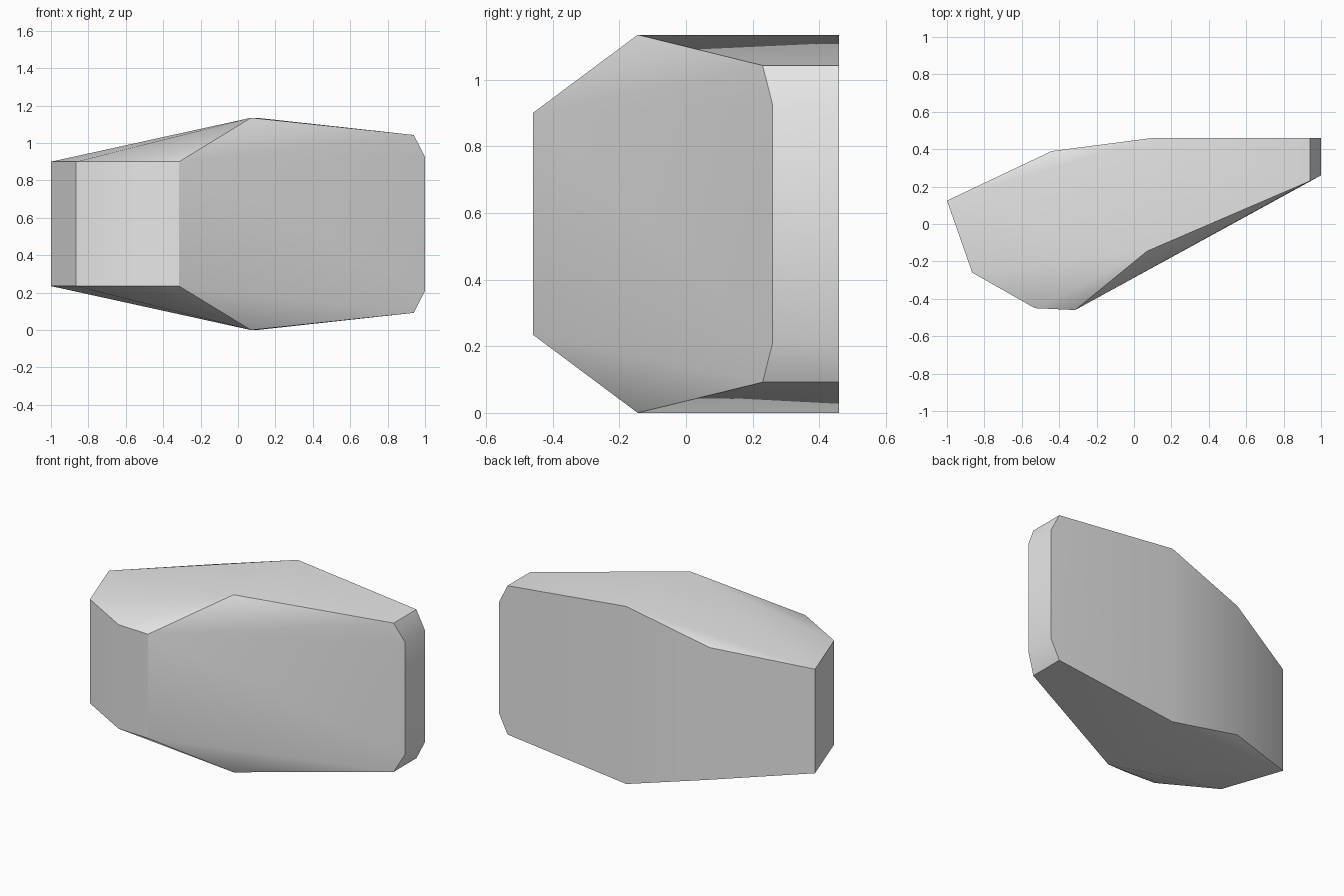
import bpy
import bmesh
import math

if "Cube" in bpy.data.objects:
    bpy.data.objects.remove(bpy.data.objects["Cube"], do_unlink=True)

# Plain grey stone colour
grey = bpy.data.materials.new("light grey stone")
grey.use_nodes = True
grey.diffuse_color = (0.8, 0.8, 0.8, 1)
grey.node_tree.nodes["Principled BSDF"].inputs["Base Color"].default_value = (0.8, 0.8, 0.8, 1)

# Corners of the upper half; the lower half mirrors them about mid height
HEIGHT = 1.135
upper_corners = [
    (-1.00, 0.125, 0.90),    # narrow end
    (-0.865, -0.26, 0.90),
    (-0.53, -0.45, 0.90),    # front nose
    (-0.315, -0.46, 0.90),
    (0.07, -0.145, HEIGHT),  # ridge
    (0.10, 0.46, HEIGHT),
    (0.94, 0.23, 1.043),     # chamfered end
    (0.94, 0.46, 1.043),
    (1.00, 0.26, 0.925),
    (1.00, 0.46, 0.925),
    (-0.44, 0.39, 0.99),     # back shoulder
]

# Faceted boulder wrapped around the corners
bm = bmesh.new()
for x, y, z in upper_corners:
    bm.verts.new((x, y, z))
    bm.verts.new((x, y, HEIGHT - z))
bmesh.ops.convex_hull(bm, input=bm.verts)
bmesh.ops.dissolve_limit(bm, angle_limit=math.radians(0.5),
                         verts=bm.verts, edges=bm.edges)
bmesh.ops.recalc_face_normals(bm, faces=bm.faces)

mesh = bpy.data.meshes.new("boulder")
bm.to_mesh(mesh)
bm.free()
mesh.materials.append(grey)
boulder = bpy.data.objects.new("boulder", mesh)
bpy.context.collection.objects.link(boulder)

# Soft shading over the broad sides, crisp at the rims
bpy.ops.object.select_all(action="DESELECT")
boulder.select_set(True)
bpy.context.view_layer.objects.active = boulder
bpy.ops.object.shade_smooth_by_angle(angle=math.radians(29))
